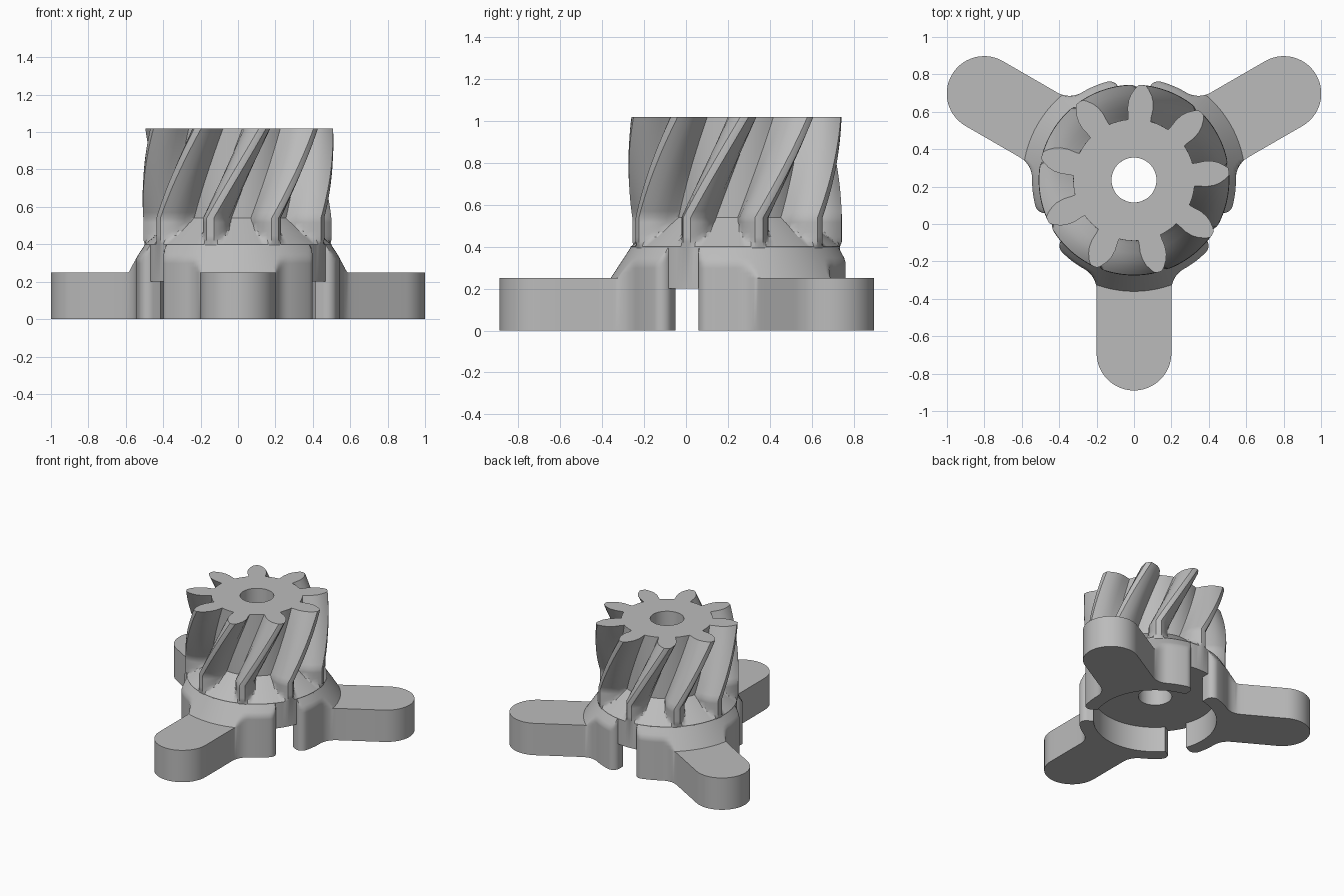
import bpy
import bmesh
from math import sin, cos, asin, atan2, pi, radians, sqrt, hypot

cube = bpy.data.objects.get("Cube")
if cube:
    bpy.data.objects.remove(cube, do_unlink=True)

AXIS_Y = 0.235      # gear axis lies at x = 0, y = AXIS_Y
TOP = 1.02

grey = bpy.data.materials.new("plain_grey")
grey.use_nodes = True
grey.diffuse_color = (0.5, 0.5, 0.5, 1)
grey.node_tree.nodes["Principled BSDF"].inputs["Base Color"].default_value = grey.diffuse_color


def loft(name, rings, closed=False, turn=0.0):
    """Skin matching rings of points; cap the ends or join last to first."""
    bm = bmesh.new()
    loops = [[bm.verts.new(p) for p in ring] for ring in rings]
    pairs = list(zip(loops, loops[1:]))
    if closed:
        pairs.append((loops[-1], loops[0]))
    else:
        bm.faces.new(loops[0])
        bm.faces.new(loops[-1])
    for a, b in pairs:
        for i in range(len(a)):
            j = (i + 1) % len(a)
            bm.faces.new((a[i], a[j], b[j], b[i]))
    bmesh.ops.remove_doubles(bm, verts=bm.verts, dist=1e-5)
    bmesh.ops.recalc_face_normals(bm, faces=bm.faces)
    mesh = bpy.data.meshes.new(name)
    bm.to_mesh(mesh)
    bm.free()
    mesh.materials.append(grey)
    obj = bpy.data.objects.new(name, mesh)
    obj.location = (0, AXIS_Y, 0)
    obj.rotation_euler.z = turn
    bpy.context.collection.objects.link(obj)
    bpy.ops.object.select_all(action='DESELECT')
    obj.select_set(True)
    bpy.context.view_layer.objects.active = obj
    bpy.ops.object.shade_smooth_by_angle(angle=radians(30))
    return obj


# Helical gear: one tooth as (radius, half width), repeated round the axis
TEETH = 9
TWIST = radians(32)
flank = [(0.325, 0.061), (0.345, 0.062), (0.39, 0.068), (0.43, 0.065),
         (0.46, 0.055), (0.49, 0.036), (0.508, 0.02)]
half = [(asin(w / r), r) for r, w in flank]
tooth = [(-a, r) for a, r in half] + [(0, 0.51)] + [(a, r) for a, r in reversed(half)]
base_angle, pitch = half[0][0], 2 * pi / TEETH
valley = pitch - 2 * base_angle
tooth += [(base_angle + valley * k / 4, 0.325) for k in (1, 2, 3)]
profile = [(a + pitch * n, r) for n in range(TEETH) for a, r in tooth]

HELIX = 0.54        # twist starts here
COLLAR = 0.40       # tooth gaps run out into the collar here
levels = [0.2, COLLAR]
levels += [COLLAR + (HELIX - COLLAR) * k / 6 for k in range(1, 7)]
levels += [HELIX + (TOP - HELIX) * k / 16 for k in range(1, 17)]


def gear_ring(z, bore=None):
    spin = radians(5) - TWIST + TWIST * max(0, (z - HELIX) / (TOP - HELIX))
    run_out = 0.5 - 0.175 * (z - COLLAR) / (HELIX - COLLAR)
    points = []
    for a, r in profile:
        if bore:
            r = bore
        elif z <= COLLAR:
            r = 0.5
        else:
            r = max(r, run_out)
        points.append((r * cos(a + spin), r * sin(a + spin), z))
    return points


loft("helical_gear", [gear_ring(z) for z in levels]
     + [gear_ring(z, 0.12) for z in reversed(levels)], closed=True)

# Foot outline: rounded leg towards -y, fillet, then a curved wall to the slot
OUTER, INNER, LEG, REACH, SLOT = 0.545, 0.44, 0.2, 0.925, 0.08
FILLET, CORNER = 0.13, 0.05


def arc(cx, cy, r, start, end, steps):
    return [(cx + r * cos(start + (end - start) * k / steps),
             cy + r * sin(start + (end - start) * k / steps)) for k in range(steps + 1)]


fx = LEG + FILLET
fy = -sqrt((OUTER + FILLET) ** 2 - fx ** 2)
meet = atan2(fy, fx)
v = SLOT + CORNER
u = sqrt((OUTER - CORNER) ** 2 - v ** 2)
slot_dir = -pi / 6
cx = u * cos(slot_dir) + v * sin(slot_dir)
cy = u * sin(slot_dir) - v * cos(slot_dir)
corner_dir = atan2(cy, cx)
side = arc(0, -REACH, LEG, -pi / 2, 0, 14)
side += [(LEG, -REACH + (REACH + fy) * k / 5) for k in range(1, 5)]
side += arc(fx, fy, FILLET, pi, pi + meet, 8)
side += arc(0, 0, OUTER, meet, corner_dir, 8)[1:]
side += arc(cx, cy, CORNER, corner_dir, slot_dir + pi / 2, 8)[1:]
side += arc(0, 0, INNER, slot_dir - asin(SLOT / INNER), -pi / 2, 14)
outline = side + [(-x, y) for x, y in reversed(side[1:-1])]


def foot_ring(z, limit=9.0):
    points = []
    for x, y in outline:
        s = min(1, limit / hypot(x, y))
        points.append((x * s, y * s, z))
    return points


# Three feet, each with a cone rising from the flat leg top to the collar
foot_rings = [foot_ring(0), foot_ring(0.25)]
foot_rings += [foot_ring(0.25 + 0.145 * k / 6, 0.595 - 0.095 * k / 6) for k in range(7)]
for name, turn in (("front_foot", 0), ("left_rear_foot", 120), ("right_rear_foot", 240)):
    loft(name, foot_rings, turn=radians(turn))
